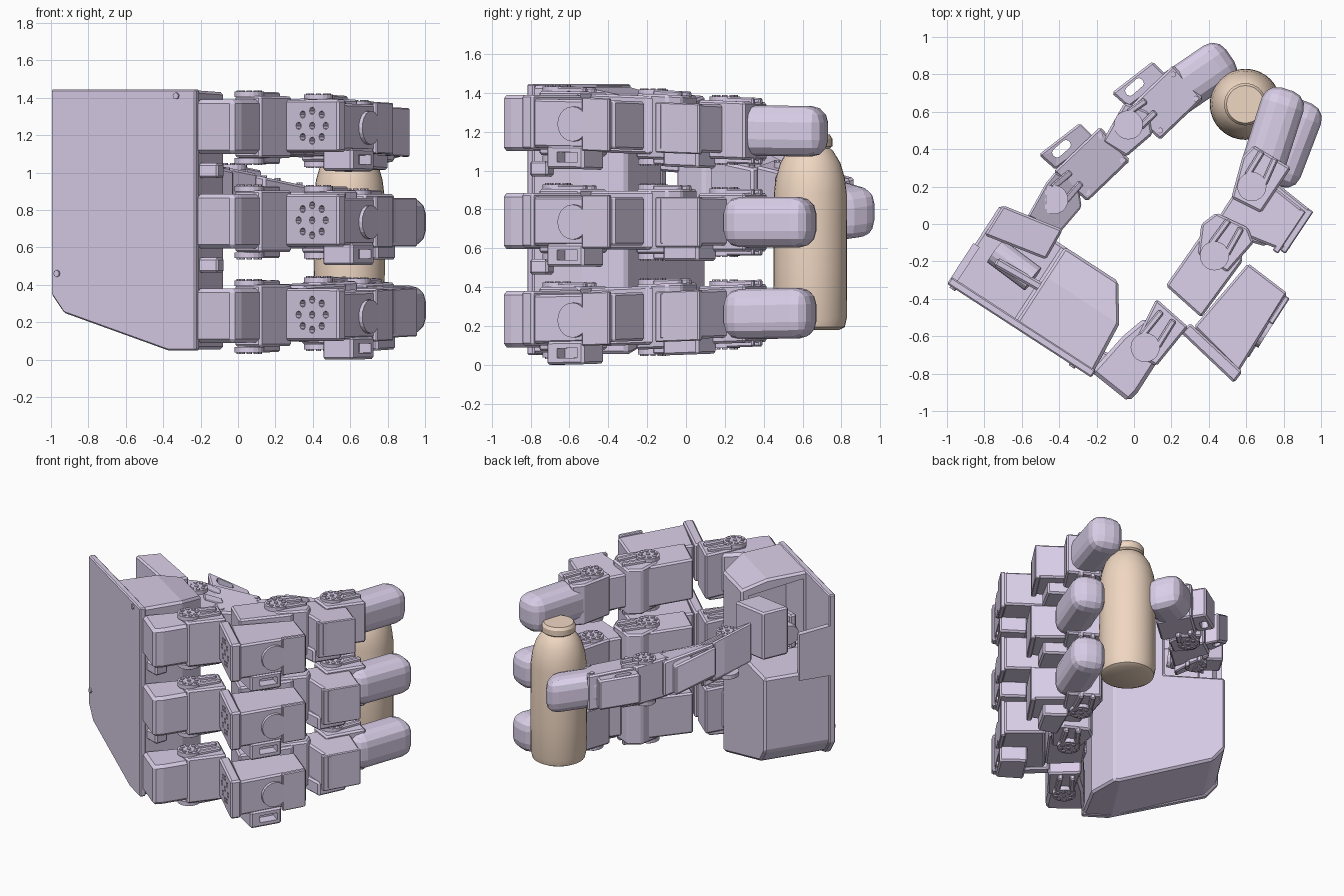
import bpy, bmesh, math
from mathutils import Vector, Matrix

if "Cube" in bpy.data.objects:
    bpy.data.objects.remove(bpy.data.objects["Cube"])


def material(name, col):
    m = bpy.data.materials.new(name)
    m.diffuse_color = (*col, 1)
    m.use_nodes = True
    m.node_tree.nodes["Principled BSDF"].inputs["Base Color"].default_value = m.diffuse_color
    return m


SHELL = material("lavender_shell", (0.70, 0.62, 0.81))
BEIGE = material("beige_plastic", (0.87, 0.68, 0.54))


def finish(name, bm, bevel=0, segs=1, mat=SHELL):
    bmesh.ops.recalc_face_normals(bm, faces=bm.faces)
    me = bpy.data.meshes.new(name)
    bm.to_mesh(me)
    bm.free()
    ob = bpy.data.objects.new(name, me)
    bpy.context.collection.objects.link(ob)
    me.materials.append(mat)
    if bevel:
        b = ob.modifiers.new("bevel", "BEVEL")
        b.width, b.segments, b.limit_method = bevel, segs, "ANGLE"
    return ob


def loft(name, rings, bevel=0, segs=1):
    bm = bmesh.new()
    vs = [[bm.verts.new(p) for p in r] for r in rings]
    n = len(vs[0])
    bm.faces.new(vs[0])
    bm.faces.new(vs[-1])
    for a, b in zip(vs, vs[1:]):
        for i in range(n):
            j = (i + 1) % n
            bm.faces.new((a[i], a[j], b[j], b[i]))
    return finish(name, bm, bevel, segs)


def prism(name, pts, lo, hi, zc=lambda x, y: 0, bevel=0.012, segs=1):
    """Plan polygon extruded between lo and hi around a sloping centre height."""
    return loft(name, [[(x, y, zc(x, y) + h) for x, y in pts] for h in (lo, hi)], bevel, segs)


def strip(p, q, w):
    """Plan rectangle of width w running from p to q."""
    p, q = Vector(p), Vector(q)
    d = (q - p).normalized()
    n = Vector((-d.y, d.x)) * w / 2
    return [p + n, q + n, q - n, p - n]


def rods(name, centres, axis, r, h, sides=16):
    """Cylinders sharing one axis, in a single object."""
    bm = bmesh.new()
    rot = Vector(axis).to_track_quat("Z", "Y").to_matrix().to_4x4()
    for c in centres:
        bmesh.ops.create_cone(bm, cap_ends=True, segments=sides, radius1=r, radius2=r,
                              depth=h, matrix=Matrix.Translation(c) @ rot)
    return finish(name, bm)


def cut(ob, cutter):
    m = ob.modifiers.new("cut", "BOOLEAN")
    m.operation, m.object, m.solver = "DIFFERENCE", cutter, "EXACT"
    cutter.hide_render = True
    cutter.display_type = "WIRE"


def joint(name, c, toward, half, zc):
    """Servo horn with screws and a two-pronged fork, on both sides of a link."""
    c, t = Vector(c), Vector(toward)
    d = (t - c).normalized()
    n = Vector((-d.y, d.x))
    z = zc(*c)
    for side, s in (("top", 1), ("bottom", -1)):
        h = z + s * (half + 0.008)
        rods(f"{name}_{side}_horn", [(c.x, c.y, h)], (0, 0, 1), 0.078, 0.03, 20)
        ring = [(c.x + 0.053 * math.cos(a), c.y + 0.053 * math.sin(a), h + s * 0.014)
                for a in [i * math.pi / 4 for i in range(8)]]
        rods(f"{name}_{side}_screws", ring + [(c.x, c.y, h + s * 0.014)], (0, 0, 1), 0.014, 0.016, 8)
        for k in (-1, 1):
            o = n * 0.05 * k
            lo, hi = sorted((s * (half - 0.02), s * (half + 0.022)))
            prism(f"{name}_{side}_prong", strip(c + o + d * 0.04, t + o * 0.8, 0.035), lo, hi, zc, 0.008)


# ---------------- palm ----------------
U, V, O = Vector((0.839, -0.545, 0)), Vector((0.545, 0.839, 0)), Vector((-1.0, -0.32, 0))


def palm(u, v, z):
    return O + U * u + V * v + Vector((0, 0, z))


def palm_ring(v, um, top):
    uz = [(0.01, 0.9), (0.01, 0.36), (0.09, 0.26), (0.72, 0.055), (um, 0.055),
          (um, top), (0.42, top), (0.42, 0.9)]
    return [palm(u, v, z) for u, z in uz]


body = loft("palm_body", [palm_ring(0.02, 0.915, 1.44), palm_ring(0.32, 0.89, 1.43),
                          palm_ring(0.51, 0.76, 1.38)], 0.015)
# hollow under the top cover, open towards the thumb
cut(body, loft("palm_cavity_cutter", [[palm(u, v, z) for v, z in ((0.06, 0.92), (0.46, 0.92), (0.46, 1.33), (0.06, 1.39))]
                                      for u in (0.3, 0.74)]))
plate = [(0, 1.445), (0, 0.35), (0.08, 0.25), (0.74, 0.05), (0.92, 0.05), (0.92, 1.445)]
loft("palm_back_plate", [[palm(u, v, z) for u, z in plate] for v in (0, 0.045)], 0.008)
loft("palm_side_wall", [[palm(u, v, z) for v, z in ((0.02, 0.85), (0.02, 1.22), (0.26, 1.19), (0.26, 0.85))]
                        for u in (0.0, 0.04)])
rods("palm_screws", [palm(u, 0.0, z) for u, z in ((0.04, 0.46), (0.8, 1.41))], V, 0.018, 0.02, 8)

# ---------------- three fingers ----------------
FN = Vector((-0.68, -0.73, 0))   # outward normal of the drilled bracket face
SN = Vector((0.85, -0.53, 0))    # outward normal of the motor side

for f, base in (("lower", 0.23), ("middle", 0.735), ("upper", 1.24)):
    drift = (0.725 - base) * 0.075
    sx = -0.035 if f == "upper" else 0.005   # the upper finger is curled further

    def zc(x, y, b=base, k=drift):
        return b + k * max(0, min(1, (y + 0.6) / 1.0))

    def at(pts, dx=sx):
        return [(x + dx, y) for x, y in pts]

    # knuckle
    prism(f + "_knuckle", [(-0.23, -0.79), (-0.03, -0.95), (0.02, -0.9), (0.2, -0.62), (0.06, -0.5), (-0.06, -0.6)],
          -0.14, 0.15, zc, 0.02)
    prism(f + "_knuckle_link", [(-0.02, -0.68), (0.12, -0.76), (0.29, -0.55), (0.12, -0.40)], -0.16, 0.17, zc)
    if f != "lower":
        prism(f + "_knuckle_lug", strip((-0.2, -0.72), (-0.09, -0.76), 0.1), -0.27, -0.19, zc)
    joint(f + "_knuckle", (0.06, -0.66), (0.18, -0.49), 0.17, zc)
    # first motor and its drilled bracket
    prism(f + "_first_motor", [(0.32, -0.55), (0.56, -0.79), (0.82, -0.37), (0.61, -0.21)], -0.12, 0.13, zc)
    br = prism(f + "_drilled_bracket", [(0.25, -0.58), (0.535, -0.85), (0.58, -0.79), (0.30, -0.53)], -0.13, 0.15, zc)
    mid = Vector((0.40, -0.715, base + 0.01))
    across = Vector((0.73, -0.68, 0))
    holes = [mid + across * a + Vector((0, 0, b)) for a, b in
             ((0, 0), (-0.07, 0.06), (0.07, 0.06), (-0.07, -0.06), (0.07, -0.06),
              (-0.1, 0), (0.1, 0), (0, 0.08), (0, -0.08))]
    cut(br, rods(f + "_hole_cutter", holes, FN, 0.02, 0.06, 8))
    rods(f + "_motor_cap", [(0.695, -0.575, base)], SN, 0.09, 0.04, 20)
    prism(f + "_motor_end_plate", strip((0.73, -0.53), (0.82, -0.39), 0.03), -0.135, 0.14, zc, 0.006)
    # slotted tab under the motor
    tab = prism(f + "_slotted_tab", [(0.45, -0.62), (0.61, -0.72), (0.73, -0.53), (0.58, -0.42)],
                -0.23, -0.11, zc)
    cut(tab, prism(f + "_slot_cutter", strip((0.631, -0.655), (0.70, -0.55), 0.12), -0.195, -0.145, zc, 0))
    # middle link
    prism(f + "_middle_motor", [(0.17, -0.33), (0.36, -0.5), (0.58, -0.2), (0.56, -0.06), (0.4, 0.0)],
          -0.14, 0.16, zc)
    prism(f + "_middle_link", [(0.34, -0.16), (0.5, -0.26), (0.64, -0.1), (0.61, -0.02), (0.44, 0.06), (0.36, 0.0)],
          -0.165, 0.17, zc)
    joint(f + "_middle", (0.43, -0.17), (0.54, 0.0), 0.17, zc)
    # second motor
    prism(f + "_second_motor", at([(0.49, 0.04), (0.62, -0.06), (0.82, -0.14), (0.945, 0.07), (0.72, 0.25), (0.58, 0.18)]),
          -0.12, 0.13, zc)
    prism(f + "_second_bracket", strip(*at([(0.79, -0.15), (0.94, 0.075)]), 0.035), -0.13, 0.13, zc, 0.006)
    prism(f + "_lower_tab", at([(0.6, -0.08), (0.74, -0.12), (0.84, 0.06), (0.7, 0.16)]), -0.2, -0.1, zc)
    prism(f + "_tip_link", [(0.52, 0.14), (0.68, 0.06), (0.84, 0.30), (0.64, 0.42), (0.58, 0.36)],
          -0.15, 0.15, zc)
    joint(f + "_tip", (0.63, 0.20), (0.72, 0.37), 0.15, zc)
    # rounded fingertip
    axis = ((0.67, 0.25), (0.82, 0.72)) if f == "upper" else ((0.75, 0.21), (0.92, 0.655))
    prism(f + "_fingertip", strip(*axis, 0.235), -0.13, 0.13, zc, 0.085, 3)


# ---------------- thumb ----------------
def tz(x, y):
    return 0.98 - 0.21 * (x + 0.5) + 0.45 * max(0, -0.28 - x)


def mz(x, y):
    return 1.2 - 0.15 * (x + 0.6)


prism("thumb_base_motor", [(-0.80, -0.06), (-0.70, 0.10), (-0.38, -0.03), (-0.47, -0.19)], -0.18, 0.17, mz)
rods("thumb_base_horn", [(-0.64, -0.22, 1.15)], (0.8, -0.6, 0.1), 0.075, 0.25, 16)
prism("thumb_base_plate", strip((-0.74, -0.2), (-0.46, -0.36), 0.05), -0.2, 0.05, mz)
prism("thumb_first_link", [(-0.57, 0.04), (-0.40, -0.05), (-0.28, 0.09), (-0.30, 0.22), (-0.42, 0.28), (-0.47, 0.22)],
      -0.15, 0.14, tz)
joint("thumb_first", (-0.43, 0.13), (-0.31, 0.25), 0.14, tz)
for n, dx, dy in (("first", 0, 0), ("second", 0.39, 0.33)):
    def shift(pts):
        return [(x + dx, y + dy) for x, y in pts]
    prism(f"thumb_{n}_motor", shift([(-0.43, 0.28), (-0.25, 0.12), (-0.02, 0.34), (-0.18, 0.52)]), -0.13, 0.13, tz)
    b = prism(f"thumb_{n}_slotted_bracket", shift([(-0.51, 0.37), (-0.42, 0.29), (-0.20, 0.45), (-0.29, 0.54)]),
              -0.11, 0.11, tz)
    cut(b, prism(f"thumb_{n}_slot_cutter", strip(*shift([(-0.43, 0.365), (-0.345, 0.44)]), 0.05), -0.3, 0.3, tz, 0.02, 2))
    rods(f"thumb_{n}_screws", [(x, y, tz(x, y) + 0.13) for x, y in shift([(-0.25, 0.17), (-0.06, 0.34), (-0.18, 0.47)])],
         (0, 0, 1), 0.016, 0.02, 8)
prism("thumb_second_link", [(-0.17, 0.44), (-0.04, 0.36), (0.10, 0.48), (0.08, 0.6), (-0.05, 0.65)], -0.15, 0.14, tz)
joint("thumb_second", (-0.03, 0.53), (0.09, 0.63), 0.14, tz)
prism("thumb_tip", strip((0.15, 0.65), (0.515, 0.90), 0.25), -0.13, 0.13, tz, 0.085, 3)

# ---------------- bottle ----------------
profile = [(0, 0.18), (0.15, 0.18), (0.178, 0.195), (0.188, 0.24), (0.19, 0.5), (0.188, 0.88), (0.178, 0.96),
           (0.155, 1.04), (0.115, 1.105), (0.10, 1.115), (0.113, 1.125), (0.113, 1.165), (0.10, 1.185), (0, 1.185)]
bm = bmesh.new()
vs = [bm.verts.new((0.595 + r, 0.64, z)) for r, z in profile]
es = [bm.edges.new(e) for e in zip(vs, vs[1:])]
bmesh.ops.spin(bm, geom=vs + es, cent=(0.595, 0.64, 0), axis=(0, 0, 1), angle=2 * math.pi, steps=32)
bmesh.ops.remove_doubles(bm, verts=bm.verts, dist=0.0005)
bottle = finish("bottle", bm, mat=BEIGE)
bpy.ops.object.select_all(action="DESELECT")
bottle.select_set(True)
bpy.context.view_layer.objects.active = bottle
bpy.ops.object.shade_smooth_by_angle(angle=math.radians(30))
